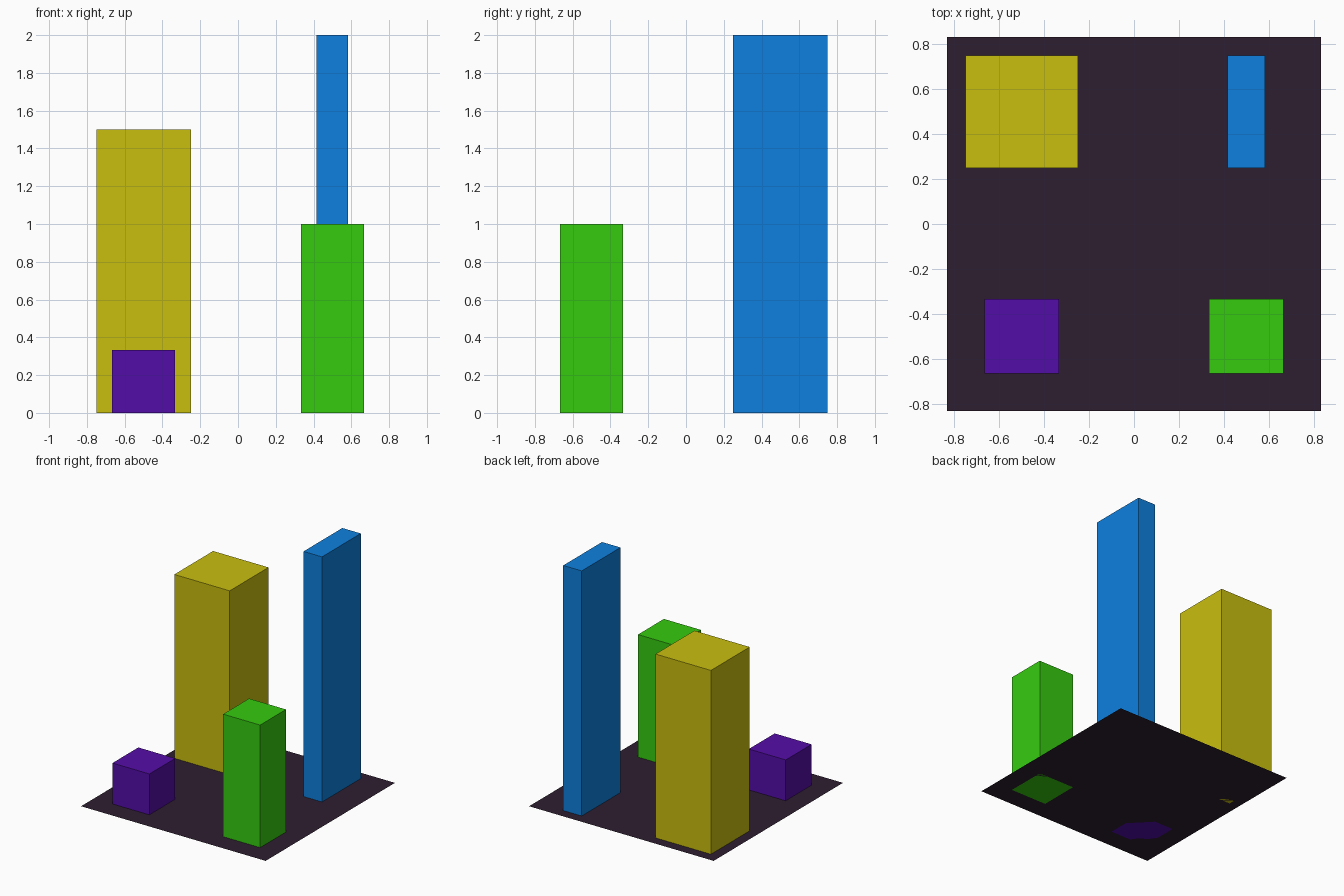
import bpy

if "Cube" in bpy.data.objects:
    bpy.data.objects.remove(bpy.data.objects["Cube"])


def material(name, rgb):
    # Convert 0-255 display colour to linear
    lin = [((c / 255 + 0.055) / 1.055) ** 2.4 if c > 10 else c / 255 / 12.92 for c in rgb]
    mat = bpy.data.materials.new(name)
    mat.diffuse_color = (*lin, 1)
    mat.use_nodes = True
    mat.node_tree.nodes["Principled BSDF"].inputs["Base Color"].default_value = mat.diffuse_color
    return mat


def block(name, x, y, sx, sy, height, rgb):
    # Box standing on z = 0
    bpy.ops.mesh.primitive_cube_add(size=1, location=(x, y, height / 2))
    obj = bpy.context.object
    obj.name = name
    obj.scale = (sx, sy, height)
    bpy.ops.object.transform_apply(location=False, rotation=False, scale=True)
    obj.data.materials.append(material(name + "_colour", rgb))


# Flat ground sheet
bpy.ops.mesh.primitive_plane_add(size=5 / 3, location=(0, 0, 0))
base = bpy.context.object
base.name = "base_sheet"
base.data.materials.append(material("base_colour", (46, 30, 48)))

# Four towers, one per quadrant
block("yellow_tower", -0.5, 0.5, 0.5, 0.5, 1.5, (201, 191, 15))
block("blue_tower", 0.5, 0.5, 1 / 6, 0.5, 2.0, (14, 128, 222))
block("green_tower", 0.5, -0.5, 1 / 3, 1 / 3, 1.0, (54, 203, 16))
block("purple_cube", -0.5, -0.5, 1 / 3, 1 / 3, 1 / 3, (84, 13, 168))
